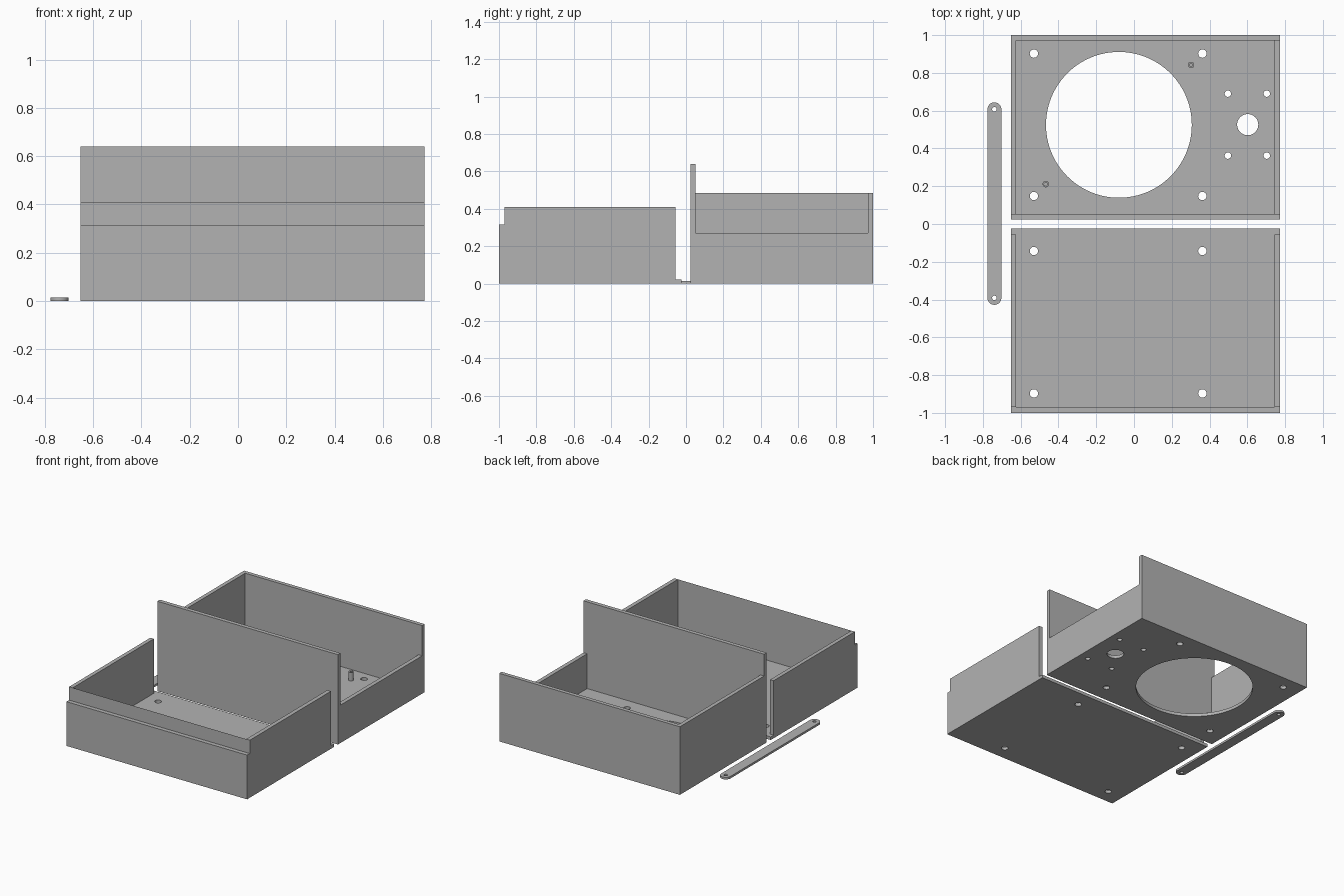
import bpy
import math

if "Cube" in bpy.data.objects:
    bpy.data.objects.remove(bpy.data.objects["Cube"])

grey = bpy.data.materials.new("grey")
grey.diffuse_color = (0.45, 0.45, 0.45, 1)
grey.use_nodes = True
grey.node_tree.nodes["Principled BSDF"].inputs["Base Color"].default_value = grey.diffuse_color


def box(name, x0, x1, y0, y1, z0, z1):
    bpy.ops.mesh.primitive_cube_add(
        size=1, location=((x0 + x1) / 2, (y0 + y1) / 2, (z0 + z1) / 2))
    ob = bpy.context.object
    ob.name = name
    ob.scale = (x1 - x0, y1 - y0, z1 - z0)
    bpy.ops.object.transform_apply(location=True, rotation=False, scale=True)
    return ob


def cylinder(name, x, y, r, z0, z1, sides=32):
    bpy.ops.mesh.primitive_cylinder_add(
        vertices=sides, radius=r, depth=z1 - z0, location=(x, y, (z0 + z1) / 2))
    ob = bpy.context.object
    ob.name = name
    bpy.ops.object.transform_apply(location=True, rotation=False, scale=True)
    return ob


def combine(body, tool, operation='DIFFERENCE'):
    mod = body.modifiers.new("combine", 'BOOLEAN')
    mod.operation = operation
    mod.solver = 'EXACT'
    mod.object = tool
    bpy.context.view_layer.objects.active = body
    bpy.ops.object.modifier_apply(modifier=mod.name)
    bpy.data.objects.remove(tool)


def cut_box(body, *bounds):
    combine(body, box("cutter", *bounds))


def drill(body, x, y, r, sides=32):
    combine(body, cylinder("cutter", x, y, r, -0.1, 0.1, sides))


def finish(ob):
    ob.data.materials.clear()
    ob.data.materials.append(grey)
    bpy.ops.object.select_all(action='DESELECT')
    ob.select_set(True)
    bpy.context.view_layer.objects.active = ob
    bpy.ops.object.shade_smooth_by_angle(angle=math.radians(30))


X0, X1 = -0.652, 0.772        # outer width of both trays
XI0, XI1 = -0.624, 0.743      # inner width
FLOOR = 0.022

# Rear tray: tall front wall, lower back and left walls, lowest right wall
rear = box("rear_tray", X0, X1, 0.023, 1.0, 0, 0.64)
cut_box(rear, X0 - 1, X1 + 1, 0.052, 2, 0.485, 1)
cut_box(rear, XI0, XI1, 0.052, 0.972, FLOOR, 1)
cut_box(rear, 0.7, X1 + 1, 0.052, 0.972, 0.27, 1)

# Large round opening, shaft hole with its four screws, corner screws
drill(rear, -0.08, 0.525, 0.386, 96)
drill(rear, 0.602, 0.526, 0.056, 48)
for x in (0.497, 0.703):
    for y in (0.362, 0.69):
        drill(rear, x, y, 0.017)
for x in (-0.53, 0.362):
    for y in (0.148, 0.902):
        drill(rear, x, y, 0.022)
finish(rear)

# Hollow screw posts on the rear floor
for x, y in ((0.302, 0.842), (-0.467, 0.211)):
    post = cylinder("screw_post", x, y, 0.017, FLOOR - 0.005, 0.082)
    combine(post, cylinder("cutter", x, y, 0.009, FLOOR, 0.2))
    finish(post)

# Front tray: low front wall, taller side walls, floor lip at the open back
front = box("front_tray", X0, X1, -1.0, -0.023, 0, 0.41)
cut_box(front, X0 - 1, X1 + 1, -2, -0.97, 0.315, 1)
cut_box(front, XI0, XI1, -0.97, 0.5, FLOOR, 1)
cut_box(front, X0 - 1, X1 + 1, -0.056, 0.5, FLOOR, 1)
for x in (-0.53, 0.362):
    for y in (-0.897, -0.143):
        drill(front, x, y, 0.022)
finish(front)

# Loose strap with rounded ends and a hole at each end
SX, SR, ST = -0.739, 0.037, 0.015
strap = box("strap", SX - SR, SX + SR, -0.391, 0.607, 0, ST)
for y in (-0.391, 0.607):
    combine(strap, cylinder("end", SX, y, SR, 0, ST, 48), 'UNION')
for y in (-0.391, 0.607):
    drill(strap, SX, y, 0.012)
finish(strap)
